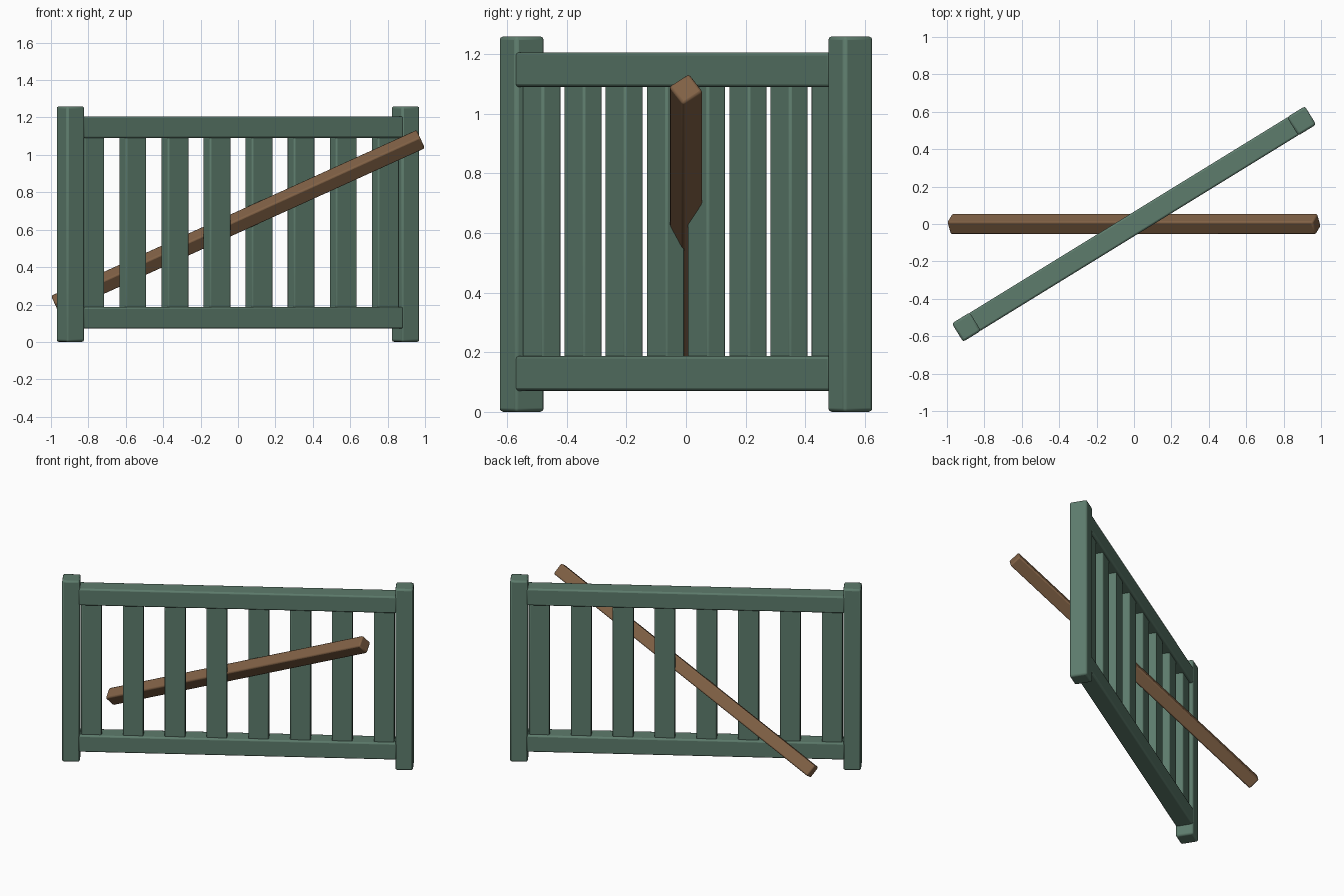
import bpy, math
from mathutils import Matrix, Vector

if "Cube" in bpy.data.objects:
    bpy.data.objects.remove(bpy.data.objects["Cube"])


def material(name, rgb):
    m = bpy.data.materials.new(name)
    m.diffuse_color = (*rgb, 1)
    m.use_nodes = True
    m.node_tree.nodes["Principled BSDF"].inputs["Base Color"].default_value = m.diffuse_color
    return m


GREEN = material("green_paint", (0.11, 0.20, 0.15))
BROWN = material("brown_wood", (0.22, 0.12, 0.06))
TURN = math.radians(31.6)
SPIN = Matrix.Rotation(TURN, 3, 'Z')


def timber(name, size, loc, rot, mat, bevel):
    """Box with rounded edges."""
    bpy.ops.mesh.primitive_cube_add(size=1, location=loc, rotation=rot)
    ob = bpy.context.object
    ob.name = name
    ob.scale = size
    bpy.ops.object.transform_apply(location=False, rotation=False, scale=True)
    ob.data.materials.append(mat)
    b = ob.modifiers.new("rounded_edges", 'BEVEL')
    b.width = bevel
    b.segments = 2
    bpy.ops.object.shade_smooth_by_angle(angle=math.radians(30))
    return ob


def fence_part(name, along, z, size, bevel):
    """Part placed along the turned line of the fence."""
    return timber(name, size, SPIN @ Vector((along, 0, z)), (0, 0, TURN), GREEN, bevel)


HALF, POST, HEIGHT = 1.108, 0.112, 1.26

# End posts
for side, s in (("left", -1), ("right", 1)):
    fence_part(f"{side}_post", s * (HALF - POST / 2), HEIGHT / 2, (POST, 0.115, HEIGHT), 0.012)

# Rails between the posts
for name, z in (("bottom_rail", 0.129), ("top_rail", 1.148)):
    fence_part(name, 0, z, (2 * (HALF - POST) + 0.02, 0.112, 0.116), 0.01)

# Upright slats
for i in range(8):
    fence_part(f"slat_{i + 1}", (i - 3.5) * 0.264, 0.638, (0.13, 0.074, 0.96), 0.008)

# Slanted beam through the fence, rolled onto its edge
timber("slanted_beam", (2.146, 0.082, 0.082), (0, 0, 0.641),
       (math.radians(35), math.radians(-24.4), 0), BROWN, 0.009)
